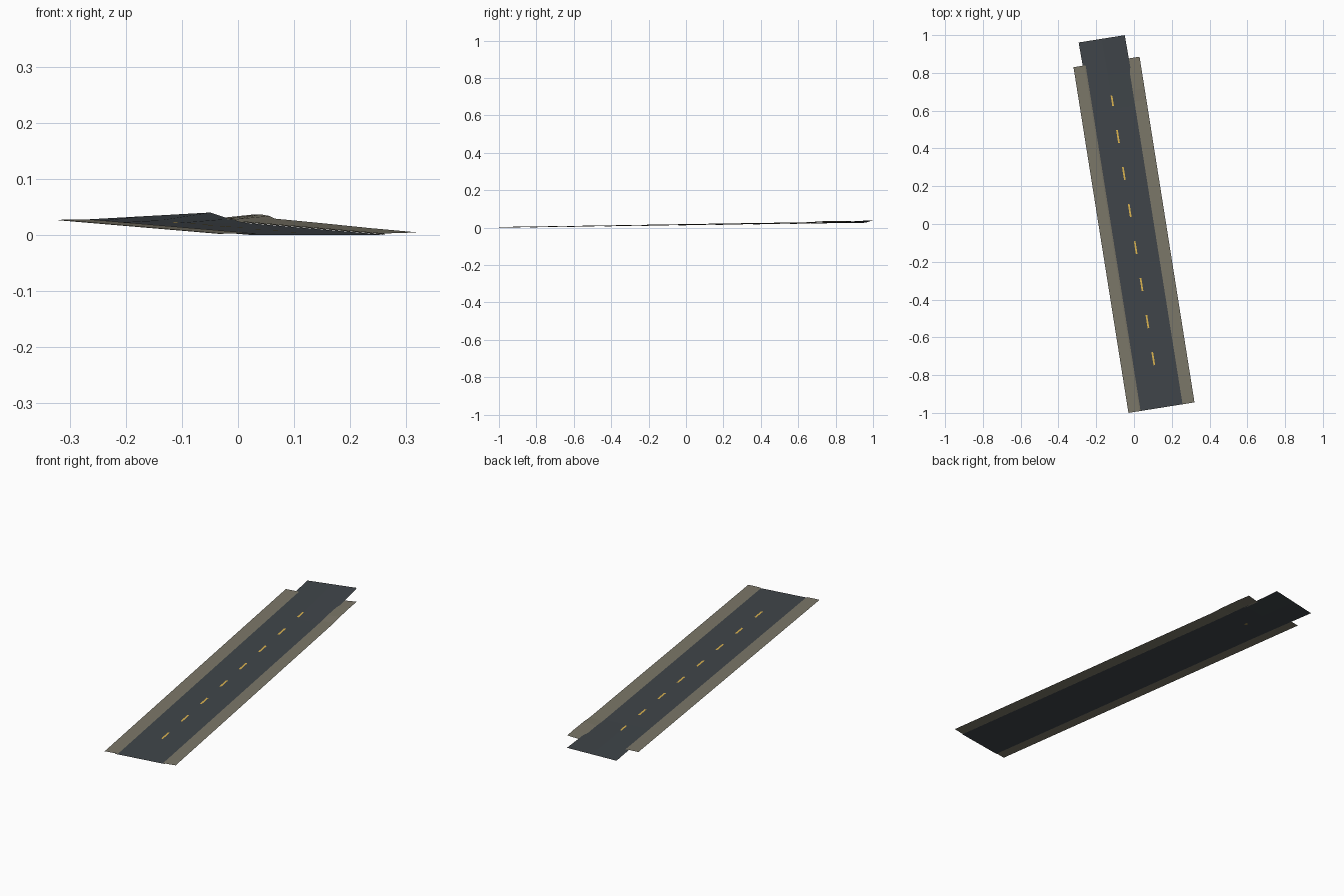
import bpy, bmesh

if "Cube" in bpy.data.objects:
    bpy.data.objects.remove(bpy.data.objects["Cube"])

# Road frame: s runs along the road, t across it (both in the ground plane)
U = (-0.157, 0.9876)
V = (0.9876, 0.157)
START = -0.983


def grade(s):
    return 0.0133 * (s - START)


def place(s, t, z):
    return (s * U[0] + t * V[0], s * U[1] + t * V[1], z)


def material(name, rgb):
    m = bpy.data.materials.new(name)
    m.diffuse_color = (*rgb, 1)
    m.use_nodes = True
    m.node_tree.nodes["Principled BSDF"].inputs["Base Color"].default_value = m.diffuse_color
    return m


asphalt = material("asphalt grey", (0.051, 0.060, 0.068))
gravel = material("gravel olive", (0.200, 0.186, 0.140))
paint = material("lane yellow", (0.72, 0.46, 0.08))


def strip(name, rows, mat):
    """Loft a sheet through cross-section rows of (s, t, z) points."""
    bm = bmesh.new()
    grid = [[bm.verts.new(place(*p)) for p in row] for row in rows]
    for a, b in zip(grid, grid[1:]):
        for i in range(len(a) - 1):
            bm.faces.new((a[i], a[i + 1], b[i + 1], b[i]))
    mesh = bpy.data.meshes.new(name)
    bm.to_mesh(mesh)
    bm.free()
    mesh.materials.append(mat)
    ob = bpy.data.objects.new(name, mesh)
    bpy.context.collection.objects.link(ob)
    return ob


# Road deck: steady grade, right side banks up near the far end
rows = []
for s, bank, shift in ((START, 0, 0), (-0.45, 0, 0), (0.1, 0, 0), (0.62, 0, 0),
                       (0.80, 0.005, -0.002), (0.995, 0.0137, -0.005)):
    rows.append([(s, -0.0100 + shift + k * 0.1235, grade(s) + bank * (k + 1) / 2)
                 for k in (-1, 0, 1)])
strip("road_deck", rows, asphalt)

# Left shoulder: outer edge, raised lip, inner edge overlapping the deck
rows = []
for s in (START, -0.45, 0.1, 0.62, 0.87):
    z = grade(s)
    rows.append([(s, -0.186, z + 0.0015), (s, -0.180, z + 0.0025),
                 (s, -0.128, z + 0.0030), (s, -0.121, z + 0.0012)])
strip("left_shoulder", rows, gravel)

# Right shoulder: outer edge humps up near the far end
rows = []
for s, lift in ((START, 0.0045), (-0.45, 0.005), (0.1, 0.0065), (0.64, 0.0075),
                (0.70, 0.0115), (0.80, 0.0130), (0.87, 0.0120)):
    z = grade(s)
    inner = 0.0012 if s < 0.65 else 0.0045
    rows.append([(s, 0.104, z + inner), (s, 0.111, z + inner + 0.0015),
                 (s, 0.168, z + lift)])
strip("right_shoulder", rows, gravel)

# Painted centre dashes
for i in range(8):
    s = -0.755 + 0.1985 * i
    z = 0.0010
    strip("lane_dash", [[(q, -0.0155, grade(q) + z), (q, -0.0065, grade(q) + z)]
                        for q in (s, s + 0.07)], paint)
